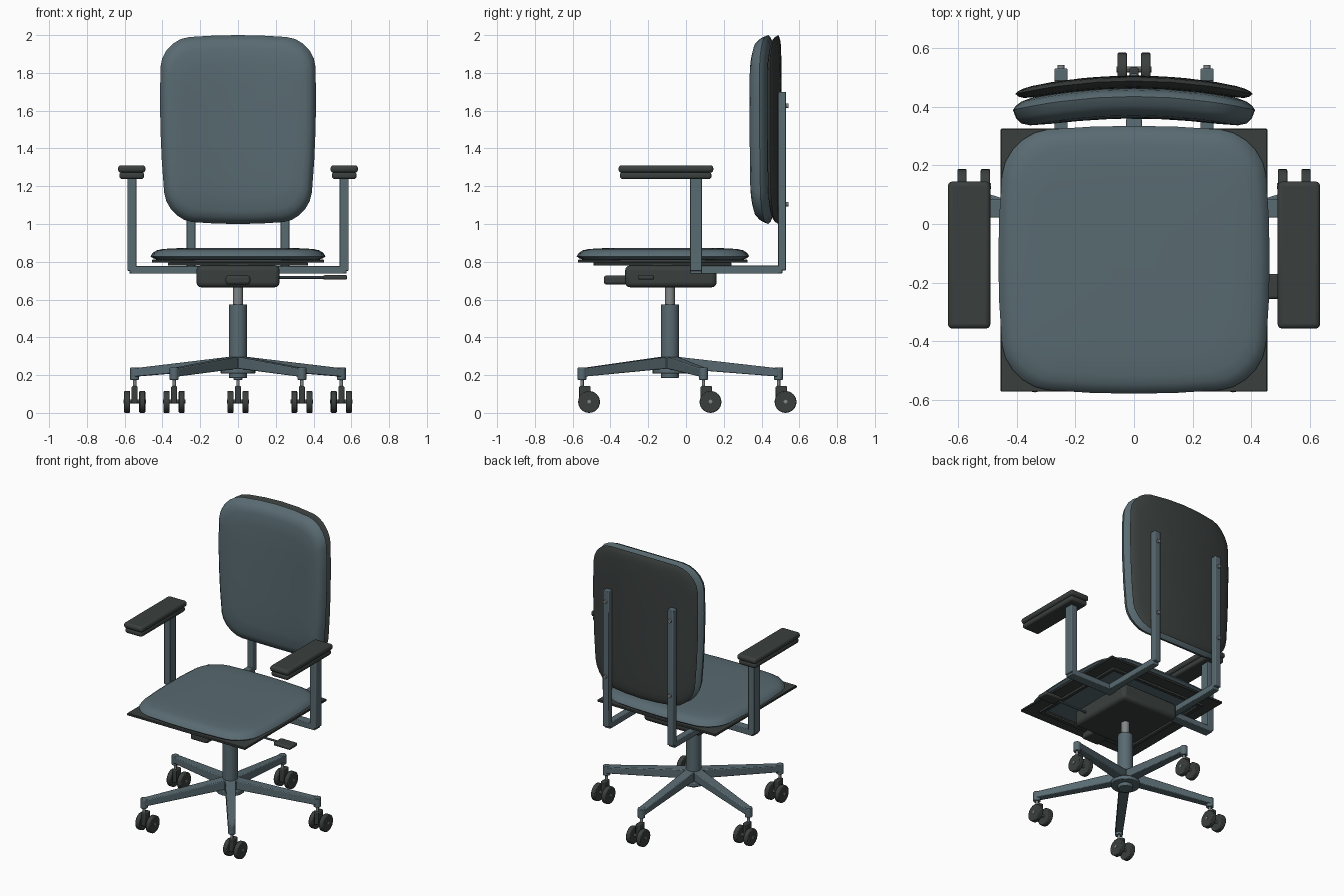
import bpy, bmesh, math
from mathutils import Vector

if "Cube" in bpy.data.objects:
    bpy.data.objects.remove(bpy.data.objects["Cube"])


def material(name, rgb):
    m = bpy.data.materials.new(name)
    m.diffuse_color = (*rgb, 1)
    m.use_nodes = True
    m.node_tree.nodes["Principled BSDF"].inputs["Base Color"].default_value = m.diffuse_color
    return m


TEAL = material("slate_blue", (0.098, 0.145, 0.165))
DARK = material("charcoal", (0.042, 0.050, 0.048))
GREY = material("steel_grey", (0.22, 0.24, 0.24))


def finish(bm, name, mat, bevel=0, segs=2, angle=35):
    bmesh.ops.recalc_face_normals(bm, faces=bm.faces)
    me = bpy.data.meshes.new(name)
    bm.to_mesh(me)
    bm.free()
    me.materials.append(mat)
    ob = bpy.data.objects.new(name, me)
    bpy.context.collection.objects.link(ob)
    if bevel:
        b = ob.modifiers.new("bevel", 'BEVEL')
        b.width, b.segments, b.limit_method = bevel, segs, 'ANGLE'
    bpy.ops.object.select_all(action='DESELECT')
    ob.select_set(True)
    bpy.context.view_layer.objects.active = ob
    bpy.ops.object.shade_smooth_by_angle(angle=math.radians(angle))
    return ob


def box(name, mat, x, y, z, bevel=0.004, segs=2):
    """Box given by its (min, max) range on each axis."""
    bm = bmesh.new()
    bmesh.ops.create_cube(bm, size=1)
    for v in bm.verts:
        v.co = [r[0] if c < 0 else r[1] for c, r in zip(v.co, (x, y, z))]
    return finish(bm, name, mat, bevel, segs)


def rod(name, mat, a, b, r, sides=20, bevel=0):
    """Cylinder from point a to point b."""
    a, b = Vector(a), Vector(b)
    bm = bmesh.new()
    bmesh.ops.create_cone(bm, cap_ends=True, segments=sides, radius1=r, radius2=r, depth=(b - a).length)
    bm.transform((b - a).to_track_quat('Z', 'Y').to_matrix().to_4x4())
    bmesh.ops.translate(bm, verts=bm.verts, vec=(a + b) / 2)
    return finish(bm, name, mat, bevel)


def outline(hx, hy, r, bulge, side=4, corner=5):
    """Rounded rectangle with slightly bowed sides."""
    pts = []
    for k, (sx, sy) in enumerate(((1, 1), (-1, 1), (-1, -1), (1, -1))):
        for i in range(corner + 1):
            t = math.radians(90 * k + 90 * i / corner)
            pts.append(Vector((sx * (hx - r) + r * math.cos(t), sy * (hy - r) + r * math.sin(t))))
        nxt = ((-1, 1), (-1, -1), (1, -1), (1, 1))[k]
        t = math.radians(90 * (k + 1))
        end = Vector((nxt[0] * (hx - r) + r * math.cos(t), nxt[1] * (hy - r) + r * math.sin(t)))
        start = pts[-1].copy()
        pts += [start.lerp(end, i / side) for i in range(1, side)]
    return [Vector((p.x * (1 - bulge * (p.y / hy) ** 2), p.y * (1 - bulge * (p.x / hx) ** 2))) for p in pts]


def pillow(name, mat, pts, up, down, place):
    """Domed pad: the outline is the rim; place maps (x, y, height) to space."""
    bm = bmesh.new()
    rim = [bm.verts.new(place(p.x, p.y, 0)) for p in pts]
    n = len(rim)
    for h in (up, -down):
        prev = rim
        for s, f in ((0.975, 0.4), (0.93, 0.7), (0.86, 0.86), (0.7, 0.95), (0.45, 0.99), (0.2, 1)):
            ring = [bm.verts.new(place(p.x * s, p.y * s, h * f)) for p in pts]
            for i in range(n):
                bm.faces.new((prev[i], prev[(i + 1) % n], ring[(i + 1) % n], ring[i]))
            prev = ring
        bm.faces.new(prev)
    return finish(bm, name, mat, angle=50)


def frame(name, mat, x, y, z, w):
    """Rectangular ring of width w."""
    bm = bmesh.new()
    rings = []
    for d, h in ((0, z[0]), (0, z[1]), (w, z[1]), (w, z[0])):
        rings.append([bm.verts.new((px, py, h)) for px, py in (
            (x[0] + d, y[0] + d), (x[1] - d, y[0] + d), (x[1] - d, y[1] - d), (x[0] + d, y[1] - d))])
    for j in range(4):
        for i in range(4):
            k = (i + 1) % 4
            bm.faces.new((rings[j][i], rings[j][k], rings[(j + 1) % 4][k], rings[(j + 1) % 4][i]))
    return finish(bm, name, mat, 0.003, 1)


CY = -0.085  # column position on y

# Column and hub
rod("gas_column", TEAL, (0, CY, 0.185), (0, CY, 0.575), 0.048, 28, 0.004)
rod("piston", GREY, (0, CY, 0.57), (0, CY, 0.68), 0.026, 20)
rod("hub", TEAL, (0, CY, 0.21), (0, CY, 0.295), 0.062, 28, 0.004)
rod("hub_flange", TEAL, (0, CY, 0.208), (0, CY, 0.235), 0.092, 28, 0.004)

# Five legs with twin-wheel casters
for k in range(5):
    a = math.radians(90 + 72 * k)
    d = Vector((math.cos(a), math.sin(a), 0))
    side = Vector((-d.y, d.x, 0))
    c = Vector((0, CY, 0))
    bm = bmesh.new()
    ends = []
    for r, w, lo, hi in ((0.03, 0.034, 0.235, 0.298), (0.575, 0.024, 0.192, 0.236)):
        ends.append([bm.verts.new(c + d * r + side * s + Vector((0, 0, h)))
                     for s, h in ((-w, lo), (w, lo), (w, hi), (-w, hi))])
    for i in range(4):
        j = (i + 1) % 4
        bm.faces.new((ends[0][i], ends[0][j], ends[1][j], ends[1][i]))
    bm.faces.new(ends[0])
    bm.faces.new(ends[1])
    finish(bm, "leg", TEAL, 0.005)
    t = c + d * 0.575
    x, y = t.x, t.y
    rod("leg_socket", TEAL, (x, y, 0.175), (x, y, 0.24), 0.024, 16, 0.004)
    rod("caster_stem", GREY, (x, y, 0.12), (x, y, 0.18), 0.009, 12)
    box("caster_body", DARK, (x - 0.016, x + 0.016), (y - 0.015, y + 0.045), (0.05, 0.142), 0.006)
    wy = y + 0.037
    rod("caster_axle", GREY, (x - 0.059, wy, 0.06), (x + 0.059, wy, 0.06), 0.010, 10)
    for s in (-1, 1):
        rod("caster_wheel", DARK, (x + s * 0.024, wy, 0.058), (x + s * 0.056, wy, 0.058), 0.058, 24, 0.005)

# Seat cushion on a stepped pan
pillow("seat_cushion", TEAL, outline(0.463, 0.457, 0.15, 0.06), 0.045, 0.024,
       lambda x, y, h: (x, y - 0.122, 0.829 + h))
frame("seat_pan", DARK, (-0.455, 0.455), (-0.572, 0.325), (0.795, 0.811), 0.1)
frame("seat_pan_lip", DARK, (-0.37, 0.37), (-0.49, 0.24), (0.779, 0.797), 0.025)

# Mechanism housing, front knob and side lever
box("mechanism", DARK, (-0.22, 0.22), (-0.322, 0.162), (0.665, 0.78), 0.025, 3)
box("front_handle", DARK, (-0.065, 0.065), (-0.435, -0.31), (0.68, 0.727), 0.012)
rod("lever_rod", TEAL, (0.2, -0.21, 0.717), (0.47, -0.21, 0.717), 0.007, 10)
box("lever_paddle", DARK, (0.45, 0.578), (-0.255, -0.17), (0.705, 0.729), 0.008)

# Backrest cushion and shell, narrowing downward and wrapping forward at the sides
def back_place(y0):
    def place(x, z, h):
        x *= 0.985 + 0.07 * z
        return (x, y0 - 0.27 * x * x - h, 1.5 + z)
    return place


back = outline(0.417, 0.5, 0.15, 0.05)
pillow("back_cushion", TEAL, back, 0.075, 0.032, back_place(0.435))
pillow("back_shell", DARK, [Vector((p.x * 0.98, p.y)) for p in back], 0.028, 0.018, back_place(0.488))

for s in (-1, 1):
    def rng(a, b):
        return tuple(sorted((s * a, s * b)))
    # Back supports
    box("back_upright", TEAL, rng(0.226, 0.272), (0.488, 0.53), (0.755, 1.70))
    box("back_bar", TEAL, rng(0.226, 0.272), (0.025, 0.51), (0.737, 0.779))
    for z in (1.105, 1.625):
        rod("back_screw", GREY, (s * 0.249, 0.525, z), (s * 0.249, 0.543, z), 0.012, 12)
    # Armrests
    box("arm_bar", TEAL, rng(0.2, 0.575), (0.022, 0.085), (0.737, 0.777))
    box("arm_post", TEAL, rng(0.537, 0.586), (0.022, 0.085), (0.752, 1.245))
    box("arm_pad_base", DARK, rng(0.497, 0.628), (-0.35, 0.135), (1.238, 1.275), 0.014, 3)
    box("arm_pad", DARK, rng(0.49, 0.635), (-0.357, 0.145), (1.272, 1.311), 0.016, 3)
